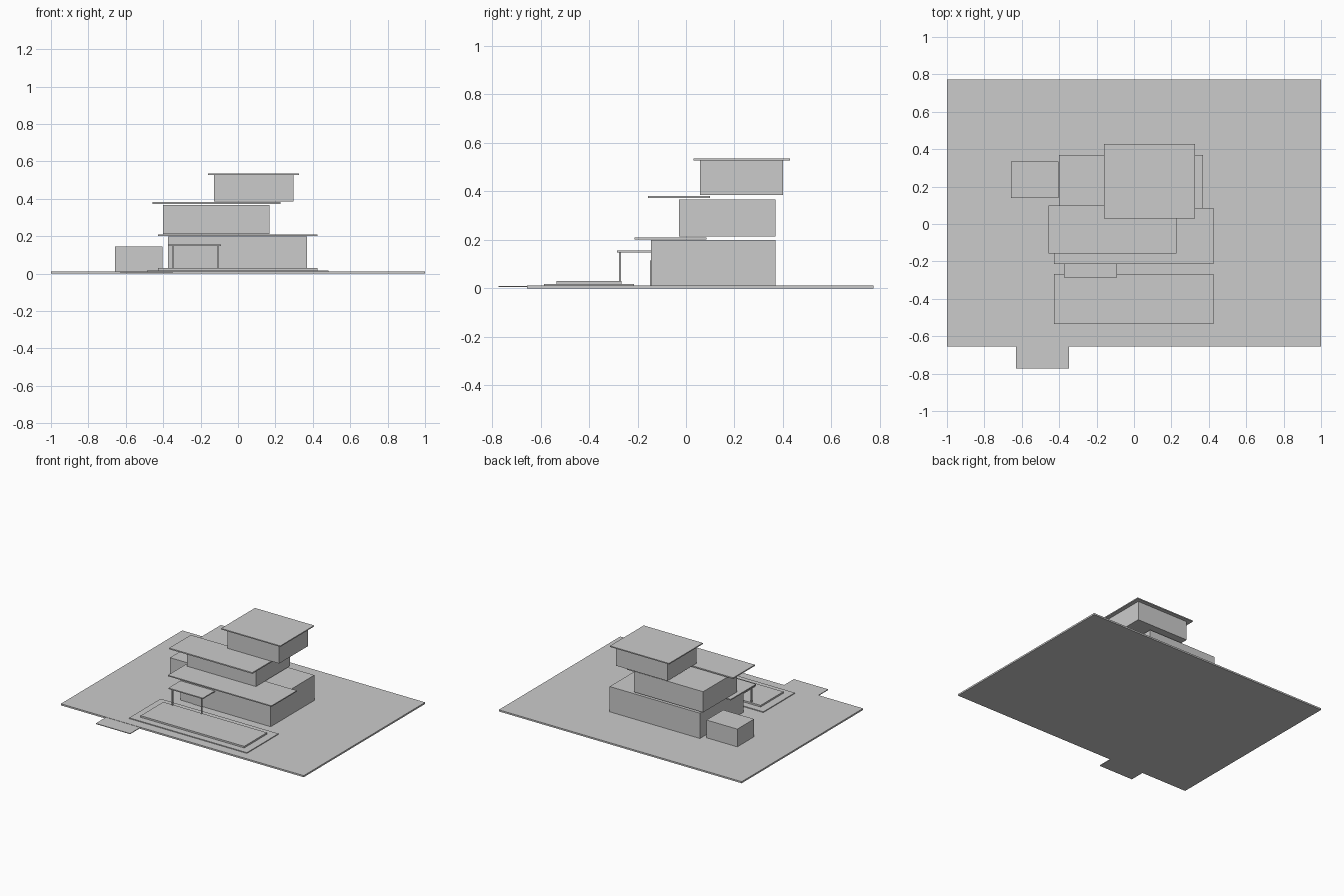
import bpy


def box(name, x, y, z):
    """Axis-aligned box from (min, max) ranges."""
    bpy.ops.mesh.primitive_cube_add(size=1, location=[(a + b) / 2 for a, b in (x, y, z)])
    ob = bpy.context.object
    ob.name = name
    ob.scale = [b - a for a, b in (x, y, z)]
    bpy.ops.object.transform_apply(location=False, rotation=False, scale=True)
    return ob


# Site
box("ground_slab", (-1, 1), (-0.655, 0.773), (0, 0.012))
box("driveway", (-0.63, -0.347), (-0.773, -0.5), (0.005, 0.010))

# Stepped storeys
box("ground_floor", (-0.374, 0.37), (-0.144, 0.37), (0.012, 0.2))
box("middle_floor", (-0.40, 0.168), (-0.029, 0.37), (0.213, 0.367))
box("top_floor", (-0.128, 0.298), (0.058, 0.40), (0.386, 0.528))

# Overhanging slabs and roof
box("lower_terrace", (-0.428, 0.425), (-0.213, 0.085), (0.201, 0.209))
box("upper_terrace", (-0.457, 0.228), (-0.157, 0.098), (0.373, 0.382))
box("top_roof", (-0.16, 0.327), (0.03, 0.428), (0.528, 0.536))

# Garage
box("garage", (-0.657, -0.403), (0.138, 0.335), (0.012, 0.144))

# Entrance canopy, posts and door
box("entrance_canopy", (-0.373, -0.09), (-0.285, -0.142), (0.148, 0.156))
for side, px in (("left", -0.349), ("right", -0.109)):
    box(f"canopy_post_{side}", (px - 0.004, px + 0.004), (-0.276, -0.268), (0.012, 0.148))
box("front_door", (-0.27, -0.19), (-0.149, -0.144), (0.012, 0.115))

# Pool deck and pool
box("pool_deck", (-0.487, 0.483), (-0.585, -0.214), (0.012, 0.018))
box("pool", (-0.428, 0.425), (-0.534, -0.266), (0.018, 0.030))
